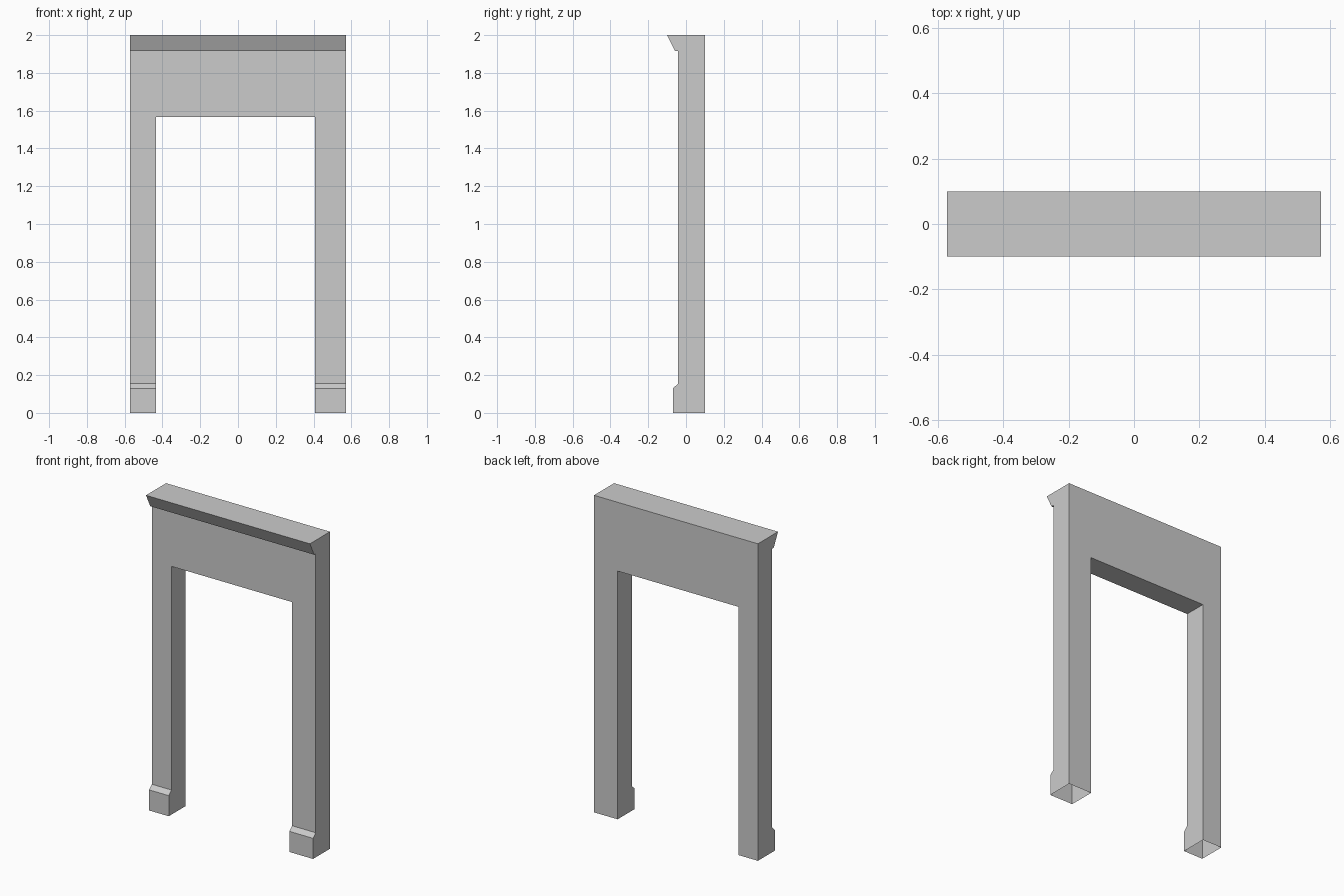
import bpy, bmesh

if "Cube" in bpy.data.objects:
    bpy.data.objects.remove(bpy.data.objects["Cube"])

HALF_W = 0.572
INNER_L, INNER_R = -0.435, 0.407   # sides of the opening
OPEN_Z = 1.566                     # top of the opening
FRONT, BACK = -0.042, 0.1

# Side profiles as (y, z), running up/over and down the back
leg_profile = [(-0.069, 0), (-0.069, 0.13), (FRONT, 0.155), (FRONT, OPEN_Z),
               (BACK, OPEN_Z), (BACK, 0)]
header_profile = [(FRONT, OPEN_Z), (FRONT, 1.915), (-0.058, 1.915), (-0.1, 2.0),
                  (BACK, 2.0), (BACK, OPEN_Z)]

bm = bmesh.new()


def sweep(profile, x0, x1, skip=()):
    """Extrude an open profile along x with end caps; skipped segments stay open."""
    a = [bm.verts.new((x0, y, z)) for y, z in profile]
    b = [bm.verts.new((x1, y, z)) for y, z in profile]
    for i in range(len(profile) - 1):
        if i not in skip:
            bm.faces.new((a[i], b[i], b[i + 1], a[i + 1]))
    bm.faces.new(a)
    bm.faces.new(b[::-1])


# Legs with chamfered feet, open at the bottom and where they meet the header
for x0, x1 in ((-HALF_W, INNER_L), (INNER_R, HALF_W)):
    sweep(leg_profile, x0, x1, skip=(3,))

# Header with flared cornice
sweep(header_profile, -HALF_W, HALF_W)

# Underside of the header across the opening
bm.faces.new([bm.verts.new((x, y, OPEN_Z)) for x, y in
              ((INNER_L, FRONT), (INNER_L, BACK), (INNER_R, BACK), (INNER_R, FRONT))])

# Split the header's lower edges at the opening so the parts weld together
for y in (FRONT, BACK):
    for x in (INNER_L, INNER_R):
        for e in bm.edges:
            p, q = (v.co for v in e.verts)
            if (abs(p.z - OPEN_Z) < 1e-5 and abs(q.z - OPEN_Z) < 1e-5
                    and abs(p.y - y) < 1e-5 and abs(q.y - y) < 1e-5
                    and min(p.x, q.x) < x - 1e-4 and max(p.x, q.x) > x + 1e-4
                    and any(f.calc_center_median().z > OPEN_Z + 0.01 for f in e.link_faces)):
                start = e.verts[0]
                bmesh.utils.edge_split(e, start, (x - start.co.x) / (e.other_vert(start).co.x - start.co.x))
                break
bmesh.ops.remove_doubles(bm, verts=bm.verts[:], dist=1e-4)
bmesh.ops.recalc_face_normals(bm, faces=bm.faces[:])
bmesh.ops.dissolve_limit(bm, angle_limit=0.01, verts=bm.verts[:], edges=bm.edges[:])

mesh = bpy.data.meshes.new("door_surround")
bm.to_mesh(mesh)
bm.free()
bpy.context.collection.objects.link(bpy.data.objects.new("door_surround", mesh))
